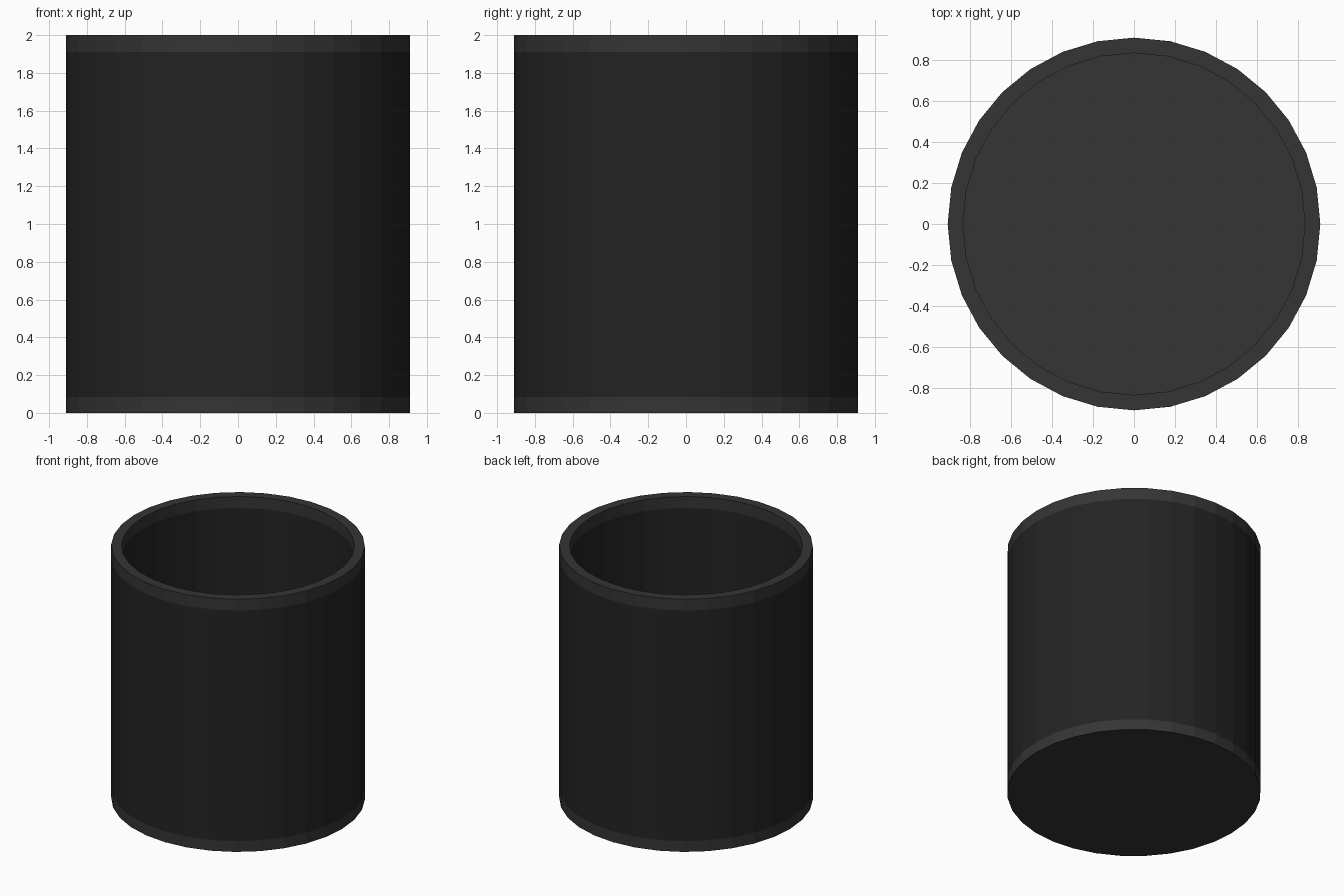
import bpy, bmesh, math

if "Cube" in bpy.data.objects:
    bpy.data.objects.remove(bpy.data.objects["Cube"])

SIDES = 32
R_OUT, R_IN = 0.91, 0.835
BASE_H, RIM_Z, TOP = 0.085, 1.91, 2.0


def material(name, rgb):
    m = bpy.data.materials.new(name)
    m.diffuse_color = (*rgb, 1)
    m.use_nodes = True
    m.node_tree.nodes["Principled BSDF"].inputs["Base Color"].default_value = m.diffuse_color
    return m


body_mat = material("dark_body", (0.017, 0.017, 0.017))
trim_mat = material("trim", (0.036, 0.035, 0.036))


def ring(bm, r, z):
    return [bm.verts.new((r * math.cos(2 * math.pi * i / SIDES),
                          r * math.sin(2 * math.pi * i / SIDES), z))
            for i in range(SIDES)]


def bridge(bm, a, b, mat):
    for i in range(SIDES):
        j = (i + 1) % SIDES
        bm.faces.new((a[i], a[j], b[j], b[i])).material_index = mat


bm = bmesh.new()
# Profile from underside, up the outside, over the rim, down to the floor
profile = [(R_OUT, 0), (R_OUT, BASE_H), (R_OUT, RIM_Z), (R_OUT, TOP),
           (R_IN, TOP), (R_IN, RIM_Z), (R_IN, BASE_H)]
band_mats = [1, 0, 1, 1, 1, 0]
rings = [ring(bm, r, z) for r, z in profile]
for a, b, m in zip(rings, rings[1:], band_mats):
    bridge(bm, a, b, m)

# Underside and inner floor
bm.faces.new(rings[0][::-1]).material_index = 1
bm.faces.new(rings[-1]).material_index = 1
bmesh.ops.recalc_face_normals(bm, faces=bm.faces[:])

mesh = bpy.data.meshes.new("round_container")
bm.to_mesh(mesh)
bm.free()
mesh.materials.append(body_mat)
mesh.materials.append(trim_mat)
obj = bpy.data.objects.new("round_container", mesh)
bpy.context.collection.objects.link(obj)
